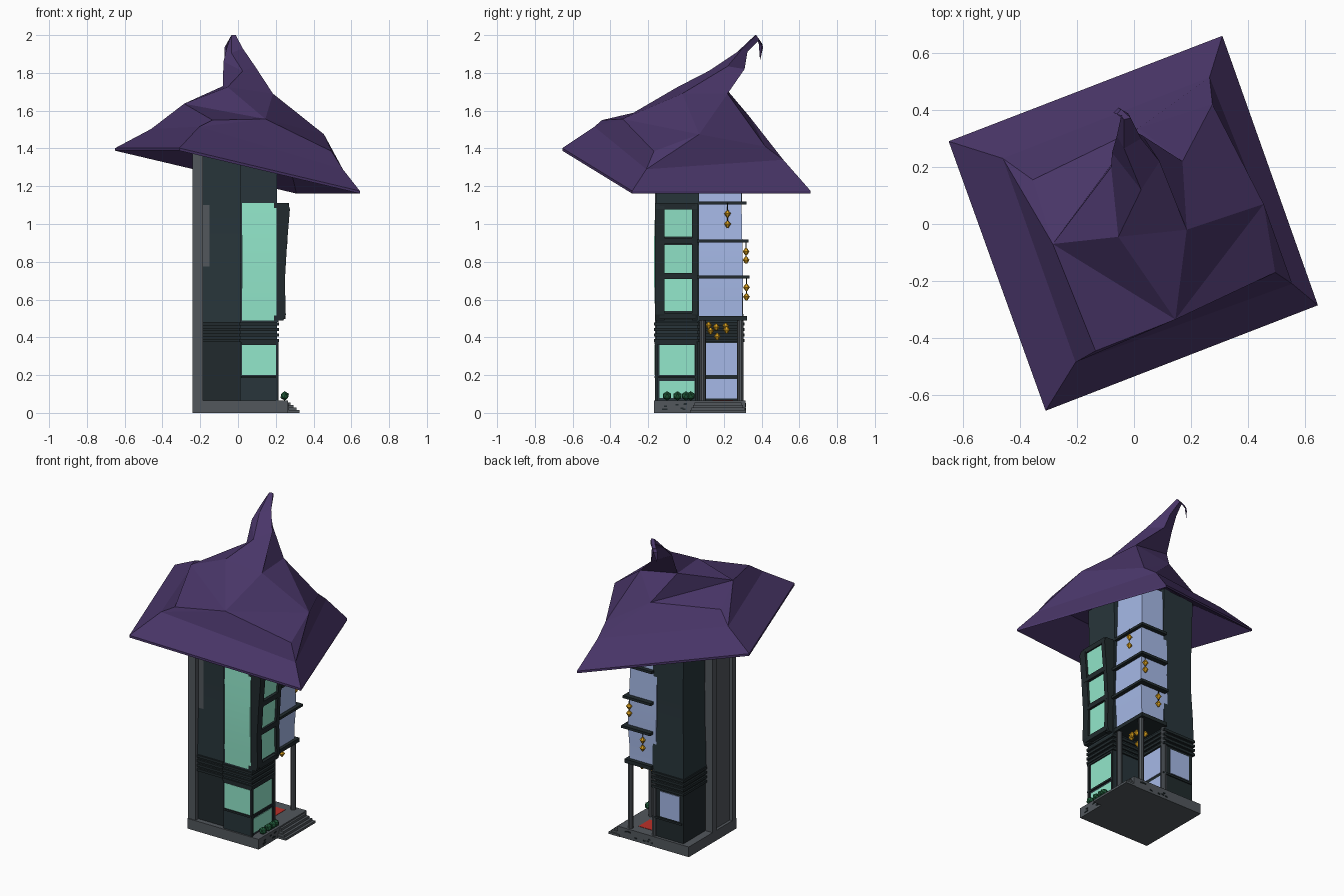
import bpy, bmesh, math, random

if "Cube" in bpy.data.objects:
    bpy.data.objects.remove(bpy.data.objects["Cube"])
random.seed(4)


def mat(name, r, g, b):
    m = bpy.data.materials.new(name)
    m.diffuse_color = (r, g, b, 1)
    m.use_nodes = True
    m.node_tree.nodes["Principled BSDF"].inputs["Base Color"].default_value = m.diffuse_color
    return m


PURPLE = mat("purple_roof", .066, .036, .138)
WALL = mat("dark_teal_wall", .021, .036, .043)
FRAME = mat("dark_frame", .015, .023, .026)
GREEN = mat("green_glass", .31, .86, .64)
BLUE = mat("blue_glass", .40, .51, .84)
STONE = mat("grey_stone", .084, .096, .108)
GOLD = mat("gold_lantern", .72, .36, .012)
RED = mat("red_mat", .5, .03, .022)
LEAF = mat("green_bush", .014, .1, .04)


def finish(name, bm, m, smooth=False):
    bmesh.ops.recalc_face_normals(bm, faces=bm.faces)
    me = bpy.data.meshes.new(name)
    bm.to_mesh(me)
    bm.free()
    me.materials.append(m)
    ob = bpy.data.objects.new(name, me)
    bpy.context.collection.objects.link(ob)
    if smooth:
        bpy.ops.object.select_all(action='DESELECT')
        ob.select_set(True)
        bpy.context.view_layer.objects.active = ob
        bpy.ops.object.shade_smooth_by_angle(angle=math.radians(30))
    return ob


def loft(name, m, sections, smooth=False):
    """Stack of rectangles (z, x0, x1, y0, y1)."""
    bm = bmesh.new()
    rings = [[bm.verts.new(p) for p in ((x0, y0, z), (x1, y0, z), (x1, y1, z), (x0, y1, z))]
             for z, x0, x1, y0, y1 in sections]
    for a, b in zip(rings, rings[1:]):
        for i in range(4):
            j = (i + 1) % 4
            bm.faces.new((a[i], a[j], b[j], b[i]))
    bm.faces.new(rings[0])
    bm.faces.new(rings[-1])
    return finish(name, bm, m, smooth)


def box(name, m, x0, x1, y0, y1, z0, z1):
    return loft(name, m, [(z0, x0, x1, y0, y1), (z1, x0, x1, y0, y1)])


# stone base, entry steps and scattered chips
box("base", STONE, -.24, .265, -.17, .315, 0, .065)
for i in range(4):
    box("step", STONE, .25, .325 - i * .016, .02 + i * .008, .318 - i * .008, i * .014, .014 + i * .014)
for i in range(9):
    y, z = random.uniform(-.15, 0), random.uniform(.012, .05)
    box("base_chip", FRAME, .262, .268, y, y + .016, z, z + .008)
    x = random.uniform(-.05, .24)
    box("base_chip", FRAME, x, x + .016, .312, .318, z, z + .008)

# service core on the left side
box("core_slab", STONE, -.222, -.15, -.135, .06, .06, 1.42)
for y in (-.165, .035):
    box("core_pier", STONE, -.24, -.185, y, y + .04, .06, 1.42)

# ground floor
box("ground_main", FRAME, -.19, .02, -.138, .297, .06, .49)
box("ground_front_room", WALL, .01, .206, -.16, .06, .06, .49)
box("front_low_glass", GREEN, .022, .2, -.166, -.158, .2, .36)
box("side_low_glass", GREEN, .201, .209, -.14, .045, .2, .36)
box("side_low_strip", GREEN, .201, .209, -.14, .045, .08, .17)
for z in (.19, .368):
    box("low_rail", FRAME, .015, .214, -.168, .055, z - .006, z + .006)
for y in (-.164, .048):
    box("low_post", FRAME, .2, .214, y, y + .014, .06, .37)
box("back_low_glass", BLUE, -.165, -.025, .293, .301, .2, .36)
box("porch_glass_low", BLUE, .015, .024, .095, .28, .075, .18)
box("porch_glass_high", BLUE, .015, .024, .095, .28, .2, .37)
box("back_sill", FRAME, -.18, .03, .28, .304, .18, .192)

# louvre bands between the floors
for i in range(4):
    z = .375 + i * .029
    box("band_main", FRAME, -.2, .03, -.15, .31, z, z + .016)
    box("band_front", FRAME, .005, .218, -.17, .07, z, z + .016)

# upper walls with a slight waist
waist = [(.48, .004), (.62, .001), (.8, -.006), (1.0, -.007), (1.2, -.003), (1.43, 0)]
loft("upper_main", WALL, [(z, -.192 - o, .025, -.14 - o, .3 + o) for z, o in waist], True)
loft("upper_front", WALL, [(z, .01, .21 + o, -.16, .07) for z, o in waist], True)

# tall curved front glass
loft("front_tall_glass", GREEN,
     [(.49 + .62 * t / 8, .022, .205, -.162 - .008 * math.sin(math.pi * t / 8), -.155)
      for t in range(9)], True)

# projecting green bay on the right: backing, glass, posts and rails
bay = [(.49, .24), (.52, .253), (.7, .248), (.9, .26), (1.08, .275), (1.11, .264)]


def bay_x(z):
    for (a, p), (b, q) in zip(bay, bay[1:]):
        if z <= b:
            return p + (q - p) * (z - a) / (b - a)
    return bay[-1][1]


loft("bay_backing", FRAME, [(z, .19, x - .022, -.155, .055) for z, x in bay])
for y0, y1 in ((-.163, -.115), (.032, .062)):
    loft("bay_post", FRAME, [(z, .19, x, y0, y1) for z, x in bay])
for z0, z1 in ((.54, .71), (.74, .89), (.93, 1.08)):
    loft("bay_glass", GREEN, [(z, .2, bay_x(z) - .014, -.115, .032) for z in (z0, z1)])
for z in (.515, .725, .91, 1.095):
    box("bay_rail", FRAME, .19, bay_x(z), -.14, .05, z - .017, z + .015)

# blue corner bay over the porch, with floor slats
loft("corner_bay", BLUE, [(.5, 0, .19, .066, .298), (.61, 0, .193, .066, .298), (.72, 0, .2, .066, .303),
                          (.91, 0, .195, .066, .298), (1.11, 0, .188, .066, .294),
                          (1.4, 0, .18, .066, .288)], True)
for z, o in ((.5, .005), (.72, .018), (.91, .012), (1.11, .002)):
    h = .012 if z == .5 else .008
    box("bay_slat", FRAME, .02, .205 + o, .062, .318 + o, z - h, z + h)


def cone(name, m, x, y, z, r1, r2, h, n):
    bm = bmesh.new()
    bmesh.ops.create_cone(bm, cap_ends=True, segments=n, radius1=r1, radius2=r2, depth=h)
    bmesh.ops.translate(bm, verts=bm.verts, vec=(x, y, z + h / 2))
    return finish(name, bm, m, n > 6)


# porch columns and red mat
for x, y in ((.188, .288), (.183, .088), (.018, .288)):
    cone("porch_column", STONE, x, y, .06, .017, .017, .43, 10)
box("red_mat", RED, .05, .16, .14, .25, .062, .067)

# hanging lanterns: two stacked gold drops each
strings = [(.22, .22, 1.055), (.22, .22, 1.0), (.18, .318, .855), (.18, .318, .81), (.083, .32, .665), (.083, .32, .615),
           (.12, .12, .465), (.15, .16, .455), (.09, .21, .46), (.16, .215, .44), (.11, .165, .405), (.07, .13, .435)]
for x, y, z in strings:
    cone("lantern_bottom", GOLD, x, y, z - .02, .005, .018, .02, 6)
    cone("lantern_top", GOLD, x, y, z, .018, .005, .017, 6)
for x, y, z in ((.22, .22, 1.11), (.18, .318, .91), (.083, .32, .72)):
    cone("lantern_cord", FRAME, x, y, z - .1, .002, .002, .1, 4)

# bushes beside the steps
for y in (-.1, -.045, .0, .025):
    bm = bmesh.new()
    bmesh.ops.create_icosphere(bm, subdivisions=1, radius=.025)
    bmesh.ops.translate(bm, verts=bm.verts, vec=(.247, y, .09))
    finish("bush", bm, LEAF)

# pointed hat roof: square tilted brim, folded crown, hooked tip
brim = [(.31, .66, 1.175), (-.65, .29, 1.402), (-.31, -.655, 1.402), (.645, -.285, 1.175)]
slope = [(.265, .515, 1.34), (-.46, .23, 1.503), (-.205, -.485, 1.515), (.555, -.21, 1.29)]
fold = [(.275, .42, 1.41), (.015, .335, 1.57), (-.355, .155, 1.555), (-.285, -.07, 1.637),
        (-.135, -.445, 1.55), (.145, -.335, 1.556), (.495, -.17, 1.385), (.455, .07, 1.475)]
crown = [[(.17, .22, 1.69), (-.08, .2, 1.73), (-.055, -.045, 1.725), (.185, -.02, 1.69)],
         [(.03, .31, 1.82), (-.077, .25, 1.86), (.025, .12, 1.81), (.09, .22, 1.835)],
         [(0, .325, 1.91), (-.06, .31, 1.93), (-.035, .265, 1.905), (.025, .3, 1.93)],
         [(-.02, .388, 1.975), (-.045, .38, 1.98), (-.035, .366, 2), (-.012, .372, 2)],
         [(-.055, .408, 1.935), (-.072, .39, 1.935), (-.06, .385, 1.955), (-.045, .403, 1.955)]]
bm = bmesh.new()
V = lambda pts: [bm.verts.new(p) for p in pts]
F = lambda *v: bm.faces.new(v)
b, s, f = V(brim), V(slope), V(fold)
rings = [V(c) for c in crown]
under = V([(x, y, z - .014) for x, y, z in brim])
inner = V([(x * .95, y * .95, z - .05) for x, y, z in fold[::2]])
top = rings[0]
for i in range(4):
    j = (i + 1) % 4
    mid, prev = f[2 * i + 1], f[2 * i - 1]
    F(b[i], b[j], s[j], s[i])
    F(s[i], s[j], f[2 * j], mid)
    F(s[i], mid, f[2 * i])
    if i == 0:  # back right fold creases the other way
        F(prev, f[0], top[0])
        F(f[0], mid, top[0])
    else:
        F(prev, f[2 * i], mid)
        F(prev, mid, top[i])
    F(mid, top[j], top[i])
    for lo, hi in zip(rings, rings[1:]):
        F(lo[i], lo[j], hi[j], hi[i])
    F(b[i], under[i], under[j], b[j])
    F(under[i], inner[i], inner[j], under[j])
tip = bm.verts.new((-.07, .392, 1.865))
for i in range(4):
    F(rings[-1][i], rings[-1][(i + 1) % 4], tip)
F(*inner)
finish("hat_roof", bm, PURPLE)
